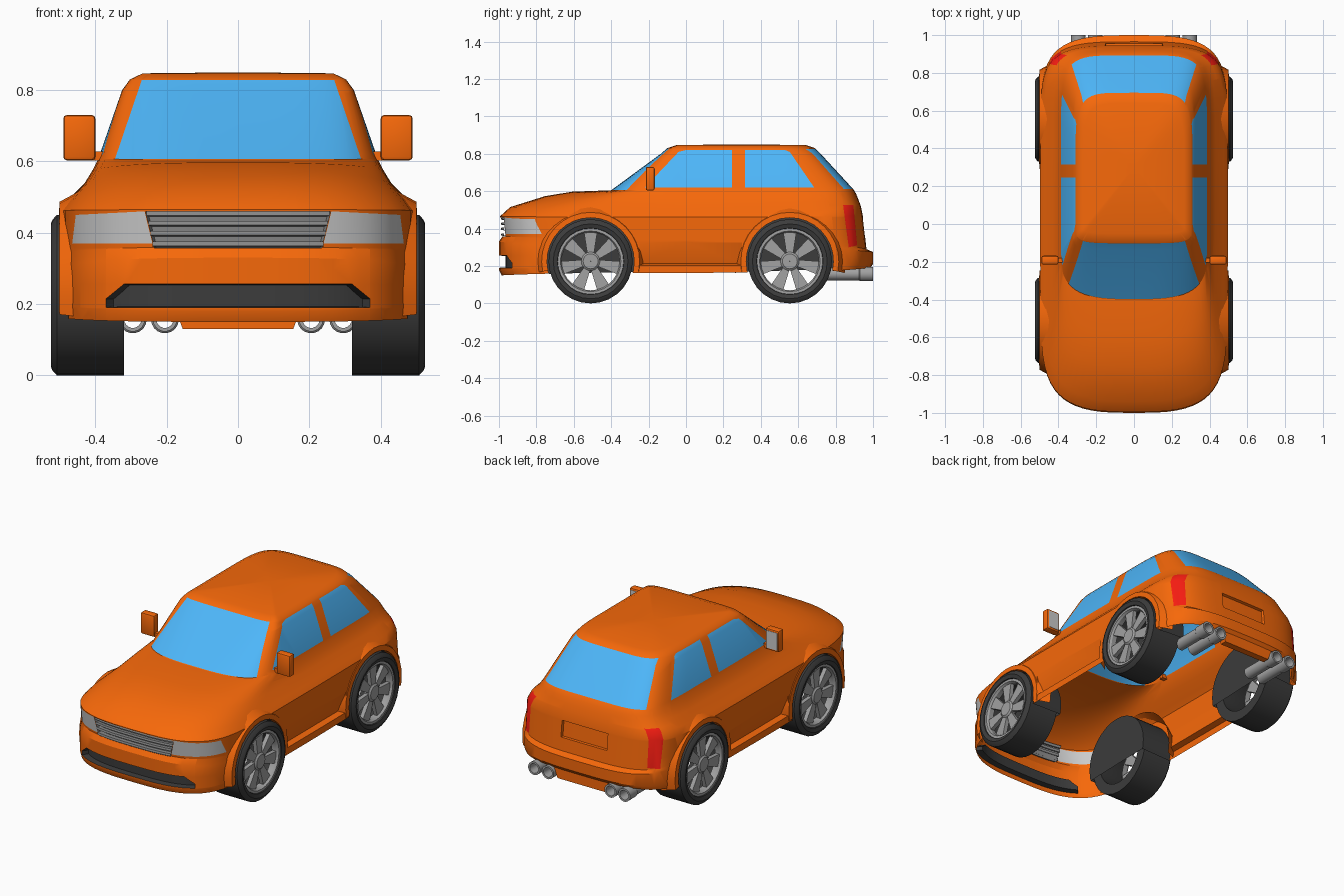
import bpy, bmesh, math
from mathutils import Vector, Matrix

if "Cube" in bpy.data.objects:
    bpy.data.objects.remove(bpy.data.objects["Cube"])


def mat(name, r, g, b):
    m = bpy.data.materials.new(name)
    m.diffuse_color = (r, g, b, 1)
    m.use_nodes = True
    m.node_tree.nodes["Principled BSDF"].inputs["Base Color"].default_value = m.diffuse_color
    return m


PAINT, GLASS, RUBBER = mat("paint", .93, .14, .003), mat("glass", .075, .47, .95), mat("rubber", .045, .045, .045)
RED, LAMP, STEEL = mat("red_lens", .95, .012, .006), mat("lamp", .6, .6, .6), mat("steel", .25, .25, .25)
ALLOY = mat("alloy", .36, .36, .36)


def smooth(ob, angle=30):
    bpy.ops.object.select_all(action='DESELECT')
    ob.select_set(True)
    bpy.context.view_layer.objects.active = ob
    bpy.ops.object.shade_smooth_by_angle(angle=math.radians(angle))


def make(name, bm, mats):
    me = bpy.data.meshes.new(name)
    bm.to_mesh(me)
    bm.free()
    ob = bpy.data.objects.new(name, me)
    bpy.context.collection.objects.link(ob)
    for m in mats:
        me.materials.append(m)
    smooth(ob)
    return ob


def lathe(bm, prof, n=28, a0=0, a1=360, closed=False, center=(0, 0, 0), side=1):
    """Turn an (x, radius) profile about the x axis."""
    rows = []
    for i in range(n if a1 - a0 == 360 else n + 1):
        a = math.radians(a0 + (a1 - a0) * i / n)
        rows.append([bm.verts.new((center[0] + side * x, center[1] + r * math.cos(a), center[2] + r * math.sin(a)))
                     for x, r in prof])
    for i in range(n):
        p, q = rows[i], rows[(i + 1) % len(rows)]
        for j in range(len(prof) if closed else len(prof) - 1):
            k = (j + 1) % len(prof)
            bm.faces.new((p[j], p[k], q[k], q[j]))
    bmesh.ops.recalc_face_normals(bm, faces=bm.faces)


def box(bm, lo, hi):
    c = [(a + b) / 2 for a, b in zip(lo, hi)]
    s = [abs(b - a) for a, b in zip(lo, hi)]
    bmesh.ops.create_cube(bm, size=1, matrix=Matrix.Translation(c) @ Matrix.Diagonal((*s, 1)))


def prism(bm, pts, axis_vec):
    a = [bm.verts.new(p) for p in pts]
    b = [bm.verts.new(Vector(p) + Vector(axis_vec)) for p in pts]
    bm.faces.new(a)
    bm.faces.new(b[::-1])
    for i in range(len(a)):
        j = (i + 1) % len(a)
        bm.faces.new((a[i], b[i], b[j], a[j]))
    bmesh.ops.recalc_face_normals(bm, faces=bm.faces)


# Body shell: stacked rounded rings
# (front y, z, side x, z, rear y, z, then x and y squareness of front and rear)
W, NX, NY = .497, 3.1, 7
RINGS = [(-.985, .15, W, .163, .985, .19, NX, NY, 3.2, 9), (-1, .18, W, .20, 1, .21, NX, NY, 3.2, 9),
         (-1, .33, W, .30, 1, .275, NX, NY, 3.2, 9), (-.98, .36, W, .34, .965, .29, NX, NY, 3.6, 10),
         (-.995, .465, W, .462, .945, .47, NX, NY, 3.8, 10), (-.94, .515, .475, .49, .935, .52, 3, 6.5, 4, 10),
         (-.755, .573, .43, .537, .92, .56, 3, 6, 4.3, 10), (-.61, .597, .408, .575, .91, .585, 3, 5.5, 4.6, 10),
         (-.4, .605, .392, .607, .895, .61, 3, 5, 5, 10), (-.135, .80, .325, .80, .72, .80, 5, 6, 5, 10),
         (-.10, .83, .303, .83, .69, .83, 5, 6, 5, 9), (-.05, .847, .267, .847, .64, .847, 5, 6, 5, 9)]
N = 64
bm = bmesh.new()
rings = []
for yf, zf, w, zs, yr, zr, fx, fy, rx, ry in RINGS:
    row = []
    for i in range(N):
        t = 2 * math.pi * i / N
        s, c = math.sin(t), math.cos(t)
        ye, ze, nx, ny = (yf, zf, fx, fy) if s < 0 else (yr, zr, rx, ry)
        k = abs(s) ** (2 / ny) if abs(s) > 1e-6 else 0
        x = math.copysign(abs(c) ** (2 / nx), c) * w if abs(c) > 1e-6 else 0
        row.append(bm.verts.new((x, ye * k, zs + (ze - zs) * k ** 4)))
    rings.append(row)
for p, q in zip(rings, rings[1:]):
    for i in range(N):
        j = (i + 1) % N
        bm.faces.new((p[i], p[j], q[j], q[i]))
for row, c, m in ((rings[-1], (0, .3, .85), 0), (rings[0], (0, 0, .175), 1)):
    v = bm.verts.new(c)
    for i in range(N):
        bm.faces.new((row[i], row[(i + 1) % N], v)).material_index = m
bmesh.ops.recalc_face_normals(bm, faces=bm.faces)
body = make("body_shell", bm, [PAINT, GLASS, RUBBER, RED, LAMP, STEEL])

# Cut wheel wells and the door hollows
WHEELS = [(s, y) for s in (1, -1) for y in (-.51, .555)]
WZ, WELL = .225, .234
cutters = []
for s, y in WHEELS:
    b = bmesh.new()
    bmesh.ops.create_cone(b, cap_ends=True, segments=32, radius1=WELL, radius2=WELL, depth=.4,
                          matrix=Matrix.Translation((s * .5, y, WZ)) @ Matrix.Rotation(math.pi / 2, 4, 'Y'))
    cutters.append(make("well_cutter", b, []))
for s in (1, -1):
    b = bmesh.new()
    prism(b, [(s * .51, -.25, .37), (s * .462, -.25, .212), (s * .51, -.25, .20)], (0, .55, 0))
    cutters.append(make("door_cutter", b, []))
for c in cutters:
    c.hide_render = True
    bpy.context.view_layer.objects.active = body
    mod = body.modifiers.new("cut", 'BOOLEAN')
    mod.operation, mod.solver, mod.object = 'DIFFERENCE', 'EXACT', c
    bpy.ops.object.modifier_apply(modifier=mod.name)
for c in cutters:
    bpy.data.objects.remove(c)

# Open the underside and darken the wheel wells
bm = bmesh.new()
bm.from_mesh(body.data)
bmesh.ops.delete(bm, geom=[f for f in bm.faces if f.material_index == 1], context='FACES')
bmesh.ops.triangulate(bm, faces=[f for f in bm.faces if len(f.verts) > 4])
for f in bm.faces:
    c = f.calc_center_median()
    f.material_index = 2 if any(math.hypot(c.y - y, c.z - WZ) < WELL + .0005 and c.x * s > .29
                                for s, y in WHEELS) else 0


def inlay(poly, axis, test, index, depth=0):
    """Split the skin along a convex outline seen along an axis and recolour the inside."""
    def ok(f):
        return f.material_index == 0 and test(f.calc_center_median(), f.normal)
    lift = (lambda p: Vector((0, p[0], p[1]))) if axis == 0 else (lambda p: Vector((p[0], 0, p[1])))
    mid = sum((lift(p) for p in poly), Vector()) / len(poly)
    planes = []
    for a, b in zip(poly, poly[1:] + poly[:1]):
        no = (lift(b) - lift(a)).cross(Vector((1, 0, 0) if axis == 0 else (0, 1, 0))).normalized()
        planes.append((lift(a), -no if (mid - lift(a)).dot(no) < 0 else no))
    for co, no in planes:
        bm.normal_update()
        fs = [f for f in bm.faces if ok(f)]
        geom = fs + list({e for f in fs for e in f.edges}) + list({v for f in fs for v in f.verts})
        bmesh.ops.bisect_plane(bm, geom=geom, dist=1e-5, plane_co=co, plane_no=no)
    bm.normal_update()
    sel = [f for f in bm.faces if ok(f) and all((f.calc_center_median() - co).dot(no) > 0 for co, no in planes)]
    for f in sel:
        f.material_index = index
    if depth and sel:
        bmesh.ops.inset_region(bm, faces=sel, thickness=.003, depth=-depth, use_boundary=True)


def trap(x0, z0, x1, z1):
    return [(-x0, z0), (x0, z0), (x1, z1), (-x1, z1)]


# Windscreen, rear screen, side windows, lamps, grille, intake and plate recess
inlay(trap(.345, .607, .27, .828), 1, lambda c, n: c.y < -.03 and c.z > .6 and n.y < -.3, 1)
inlay(trap(.33, .612, .27, .825), 1, lambda c, n: c.y > .6 and c.z > .6 and n.y > .3, 1)
for s in (1, -1):
    side = lambda c, n: c.z > .59 and n.x * s > .5
    inlay([(-.22, .62), (-.04, .81), (0, .82), (.245, .82), (.245, .62)], 0, side, 1)
    inlay([(.315, .62), (.315, .82), (.53, .82), (.555, .81), (.685, .62)], 0, side, 1)
    inlay([(.84, .525), (.895, .525), (.915, .31), (.87, .30)], 0,
          lambda c, n: c.y > .75 and .25 < c.z < .6 and c.x * s > .2, 3)
    inlay([(s * .24, .37), (s * .465, .37), (s * .455, .45), (s * .262, .46)], 1,
          lambda c, n: c.y < -.6 and .33 < c.z < .47 and c.x * s > .1, 4)
inlay(trap(.235, .357, .26, .46), 1, lambda c, n: c.y < -.8 and .33 < c.z < .47, 5, .02)
inlay([(-.37, .19), (.37, .19), (.37, .215), (.32, .256), (-.32, .256), (-.37, .215)], 1,
      lambda c, n: c.y < -.7 and .15 < c.z < .34, 2, .035)
inlay(trap(.15, .365, .15, .46), 1, lambda c, n: c.y > .8 and .28 < c.z < .5, 0, .015)
bm.to_mesh(body.data)
bm.free()
smooth(body)

# Grille slats bent to the nose
for k, z in enumerate((.452, .425, .397, .367)):
    bm = bmesh.new()
    hw = .238 + (z - .36) * .2
    prev = None
    for i in range(13):
        x = hw * (i / 6 - 1)
        y = -.99 * (1 - abs(x / W) ** NX) ** (1 / NY)
        cur = [bm.verts.new((x, y + dy, z + dz)) for dy, dz in ((0, -.004), (.003, .008), (.03, .008), (.03, -.008))]
        if prev:
            for j in range(4):
                bm.faces.new((prev[j], prev[(j + 1) % 4], cur[(j + 1) % 4], cur[j]))
        prev = cur
    bmesh.ops.recalc_face_normals(bm, faces=bm.faces)
    make(f"grille_slat_{k}", bm, [STEEL])

# Tyres, spoked rims and wheel arch flares
for s, y in WHEELS:
    c = (0, y, WZ)
    bm = bmesh.new()
    lathe(bm, [(.32, .165), (.32, .225), (.508, .225), (.52, .212), (.525, .2), (.518, .178), (.50, .172)],
          closed=True, center=c, side=s)
    make("tyre", bm, [RUBBER])
    bm = bmesh.new()
    lathe(bm, [(.47, .155), (.50, .155), (.512, .162), (.512, .18)], center=c, side=s)
    lathe(bm, [(.47, .001), (.47, .05), (.50, .05), (.508, .04), (.508, .001)], n=20, center=c, side=s)
    for i in range(7):
        a = 2 * math.pi * i / 7 + math.pi / 2
        u, v = Vector((0, math.cos(a), math.sin(a))), Vector((0, -math.sin(a), math.cos(a)))
        o = Vector((s * .475, y, WZ))
        prism(bm, [o + u * r + v * w for r, w in ((.03, -.016), (.16, -.036), (.16, .036), (.03, .016))], (s * .024, 0, 0))
    make("rim", bm, [ALLOY])
    bm = bmesh.new()
    lathe(bm, [(.47, .233), (.502, .233), (.50, .262), (.43, .30)], n=18, a0=-12, a1=192, center=c, side=s)
    make("arch_flare", bm, [PAINT])

# Door mirrors
for s in (1, -1):
    bm = bmesh.new()
    box(bm, (s * .40, -.215, .603), (s * .49, -.168, .73))
    bmesh.ops.bevel(bm, geom=bm.edges[:], offset=.01, segments=2, affect='EDGES', profile=.5)
    box(bm, (s * .36, -.205, .603), (s * .41, -.18, .628))
    make("door_mirror", bm, [PAINT])
    bm = bmesh.new()
    box(bm, (s * .41, -.17, .615), (s * .48, -.166, .718))
    make("mirror_glass", bm, [LAMP])

# Twin exhausts each side and the lower rear valance
for x in (-.295, -.205, .205, .295):
    bm = bmesh.new()
    lathe(bm, [(0, .024), (0, .034), (.17, .034), (.175, .039), (.245, .039), (.245, .028), (.17, .024)],
          n=18, closed=True)
    bm.transform(Matrix.Translation((x, .755, .157)) @ Matrix.Rotation(math.pi / 2, 4, 'Z'))
    make("exhaust_pipe", bm, [ALLOY])
bm = bmesh.new()
prism(bm, [(-.155, .94, .13), (.155, .94, .13), (.185, .94, .21), (-.185, .94, .21)], (0, .04, 0))
make("rear_valance", bm, [PAINT])
